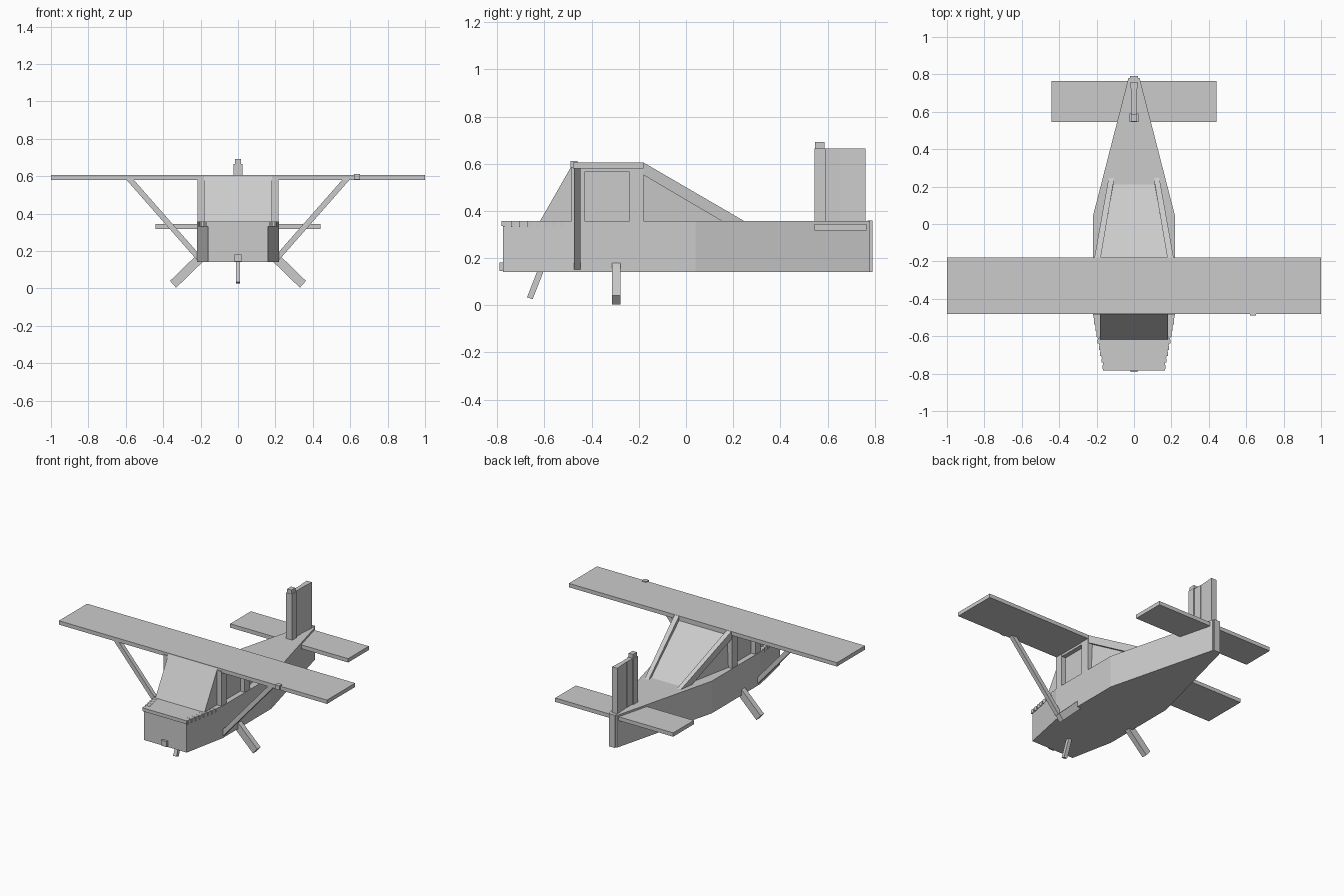
import bpy, bmesh
from mathutils import Vector

if "Cube" in bpy.data.objects:
    bpy.data.objects.remove(bpy.data.objects["Cube"])


def mesh_object(name, bm):
    bmesh.ops.recalc_face_normals(bm, faces=bm.faces[:])
    me = bpy.data.meshes.new(name)
    bm.to_mesh(me)
    bm.free()
    ob = bpy.data.objects.new(name, me)
    bpy.context.collection.objects.link(ob)
    return ob


def loft(name, ring_a, ring_b):
    """Closed solid between two matching rings of points."""
    bm = bmesh.new()
    a = [bm.verts.new(p) for p in ring_a]
    b = [bm.verts.new(p) for p in ring_b]
    bm.faces.new(a)
    bm.faces.new(b)
    n = len(a)
    for i in range(n):
        j = (i + 1) % n
        bm.faces.new((a[i], a[j], b[j], b[i]))
    return mesh_object(name, bm)


def box(name, x, y, z):
    ring = [(x[0], y[0]), (x[1], y[0]), (x[1], y[1]), (x[0], y[1])]
    return loft(name, [(*p, z[0]) for p in ring], [(*p, z[1]) for p in ring])


def bar(name, start, end, u, v):
    """Square bar from start to end; u and v are half-size vectors."""
    u, v = Vector(u), Vector(v)
    corners = [u + v, u - v, -u - v, v - u]
    return loft(name, [Vector(start) + c for c in corners],
                [Vector(end) + c for c in corners])


def half_outline(pts):
    return pts + [(-x, y) for x, y in reversed(pts)]


# fuselage: plan outline raised between belly and deck
plan = half_outline([(0.16, -0.775), (0.22, -0.48), (0.22, 0.04), (0.03, 0.78)])
loft("fuselage", [(*p, 0.14) for p in plan], [(*p, 0.357) for p in plan])
box("tail_post", (-0.022, 0.022), (0.77, 0.79), (0.14, 0.36))
box("nose_stub", (-0.02, 0.02), (-0.79, -0.77), (0.145, 0.182))

# wing and tail surfaces
box("wing", (-1, 1), (-0.48, -0.18), (0.58, 0.606))
box("tailplane", (-0.44, 0.44), (0.545, 0.765), (0.318, 0.344))
box("fin_post", (-0.023, 0.023), (0.545, 0.592), (0.35, 0.665))
box("fin", (-0.014, 0.014), (0.59, 0.65), (0.35, 0.665))
rudder = half_outline([(0.012, 0.648), (0.02, 0.76)])
loft("rudder", [(*p, 0.35) for p in rudder], [(*p, 0.665) for p in rudder])
box("fin_cap", (-0.016, 0.016), (0.547, 0.588), (0.66, 0.692))
box("wing_probe", (0.62, 0.652), (-0.49, -0.46), (0.583, 0.612))

# cabin core, windshield wedge and rear window wedge
box("cabin", (-0.185, 0.185), (-0.48, -0.18), (0.35, 0.585))
tri = [(-0.62, 0.355), (-0.48, 0.6), (-0.48, 0.355)]
loft("windshield", [(-0.183, *p) for p in tri], [(0.183, *p) for p in tri])
loft("rear_window",
     [(0.19, -0.18, 0.355), (0.18, -0.18, 0.575), (0.11, 0.215, 0.355)],
     [(-0.19, -0.18, 0.355), (-0.18, -0.18, 0.575), (-0.11, 0.215, 0.355)])

for s, side in ((1, "right"), (-1, "left")):
    # window posts and sill
    for label, y in (("front", (-0.485, -0.43)), ("rear", (-0.24, -0.18))):
        box(f"{side}_{label}_post", sorted((s * 0.18, s * 0.217)), y, (0.35, 0.59))
    box(f"{side}_roof_rail", sorted((s * 0.18, s * 0.215)), (-0.48, -0.18), (0.565, 0.59))
    # sloping bar beside the rear window
    prof = [(-0.18, 0.552), (-0.18, 0.605), (0.25, 0.355), (0.155, 0.355)]
    xs = [(0.178, 0.212), (0.178, 0.212), (0.105, 0.135), (0.12, 0.15)]
    loft(f"{side}_rear_bar", [(s * x[0], *p) for x, p in zip(xs, prof)],
         [(s * x[1], *p) for x, p in zip(xs, prof)])
    # wing strut
    bar(f"{side}_wing_strut", (s * 0.2, -0.461, 0.152), (s * 0.585, -0.461, 0.59),
        (0.011, 0, -s * 0.0097), (0, 0.014, 0))
    # main landing leg
    bar(f"{side}_landing_leg", (s * 0.2, -0.295, 0.165), (s * 0.347, -0.295, 0.022),
        (0.016, 0, s * 0.0185), (0, 0.018, 0))
    # cowl louvres along the upper nose edge
    for i in range(8):
        y = -0.775 + i * 0.034
        x = 0.165 + (y + 0.775) * 0.19
        box(f"{side}_louvre_{i + 1}", sorted((s * (x - 0.03), s * (x + 0.003))),
            (y, y + 0.022), (0.332, 0.358))

# nose landing leg
bar("nose_leg", (0, -0.615, 0.15), (0, -0.662, 0.03), (0.012, 0, 0), (0, 0.012, -0.004))
# cowl lip over the nose face
box("cowl_lip", (-0.165, 0.165), (-0.782, -0.76), (0.335, 0.358))
